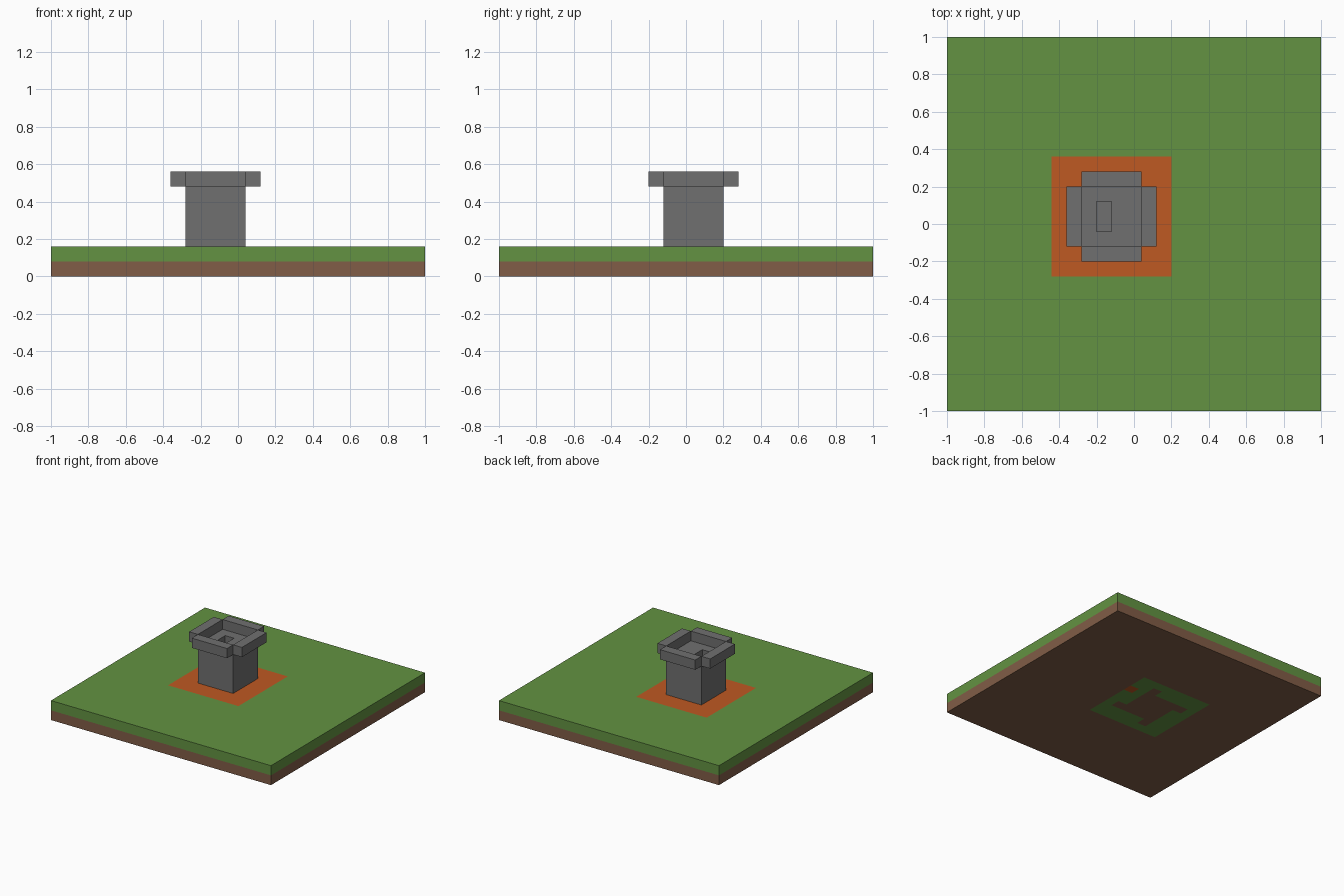
import bpy
import bmesh

old = bpy.data.objects.get("Cube")
if old:
    bpy.data.objects.remove(old, do_unlink=True)

CELLS = 25
UNIT = 2 / CELLS


def material(name, rgb):
    m = bpy.data.materials.new(name)
    m.use_nodes = True
    m.diffuse_color = (*rgb, 1)
    m.node_tree.nodes["Principled BSDF"].inputs["Base Color"].default_value = (*rgb, 1)
    return m


dirt = material("dirt brown", (0.22, 0.11, 0.063))
grass = material("grass green", (0.125, 0.29, 0.054))
clay = material("clay orange", (0.52, 0.1, 0.016))
stone = material("stone grey", (0.16, 0.16, 0.16))


def slab(name, rule, level, height, mats):
    """Grid of square cells; rule(column, row) gives a material index or None for a gap."""
    bm = bmesh.new()
    bmesh.ops.create_grid(bm, x_segments=CELLS, y_segments=CELLS, size=1)
    gaps = []
    for f in bm.faces:
        c = f.calc_center_median()
        index = rule(int((c.x + 1) / UNIT), int((c.y + 1) / UNIT))
        if index is None:
            gaps.append(f)
        else:
            f.material_index = index
    bmesh.ops.delete(bm, geom=gaps, context='FACES')
    mesh = bpy.data.meshes.new(name)
    bm.to_mesh(mesh)
    bm.free()
    for m in mats:
        mesh.materials.append(m)
    ob = bpy.data.objects.new(name, mesh)
    ob.location.z = level * UNIT
    bpy.context.collection.objects.link(ob)
    thick = ob.modifiers.new("thickness", 'SOLIDIFY')
    thick.thickness = height * UNIT
    thick.offset = 1
    return ob


# Footprints, in cells
PX, PY = 7, 9            # corner of the foundation patch
TX, TY = PX + 2, PY + 2  # corner of the tower


def in_patch(c, r):
    return PX <= c < PX + 8 and PY <= r < PY + 8


def in_tower(c, r):
    return TX <= c < TX + 4 and TY <= r < TY + 4


def in_shaft(c, r):
    return c == TX + 1 and TY < r < TY + 3


# Lower ground: dirt with a grassy square around a pinwheel of dirt
knobs = {(6, 2), (5, 6), (1, 5), (2, 1)}


def lower_rule(c, r):
    if not in_patch(c, r) or in_tower(c, r) or (c - PX, r - PY) in knobs:
        return 0
    return 2 if (c - PX, r - PY) == (7, 5) else 1


slab("lower_ground", lower_rule, 0, 1, [dirt, grass, clay])

# Upper ground: grass with the clay foundation patch
slab("upper_ground", lambda c, r: int(in_patch(c, r)), 1, 1, [grass, clay])

# Tower: solid foot, then a wall with a narrow shaft
slab("tower_foot", lambda c, r: 0 if in_tower(c, r) else None, 2, 1, [stone])
slab("tower_wall",
     lambda c, r: 0 if in_tower(c, r) and not in_shaft(c, r) else None,
     3, 3, [stone])

# Four overhanging parapets, one on each side
for side, dx, dy in (("front", 0, 1), ("back", 0, -1), ("left", -1, 0), ("right", 1, 0)):
    slab(side + "_parapet",
         lambda c, r: 0 if in_tower(c + dx, r + dy) and not in_tower(c, r) else None,
         6, 1, [stone])
